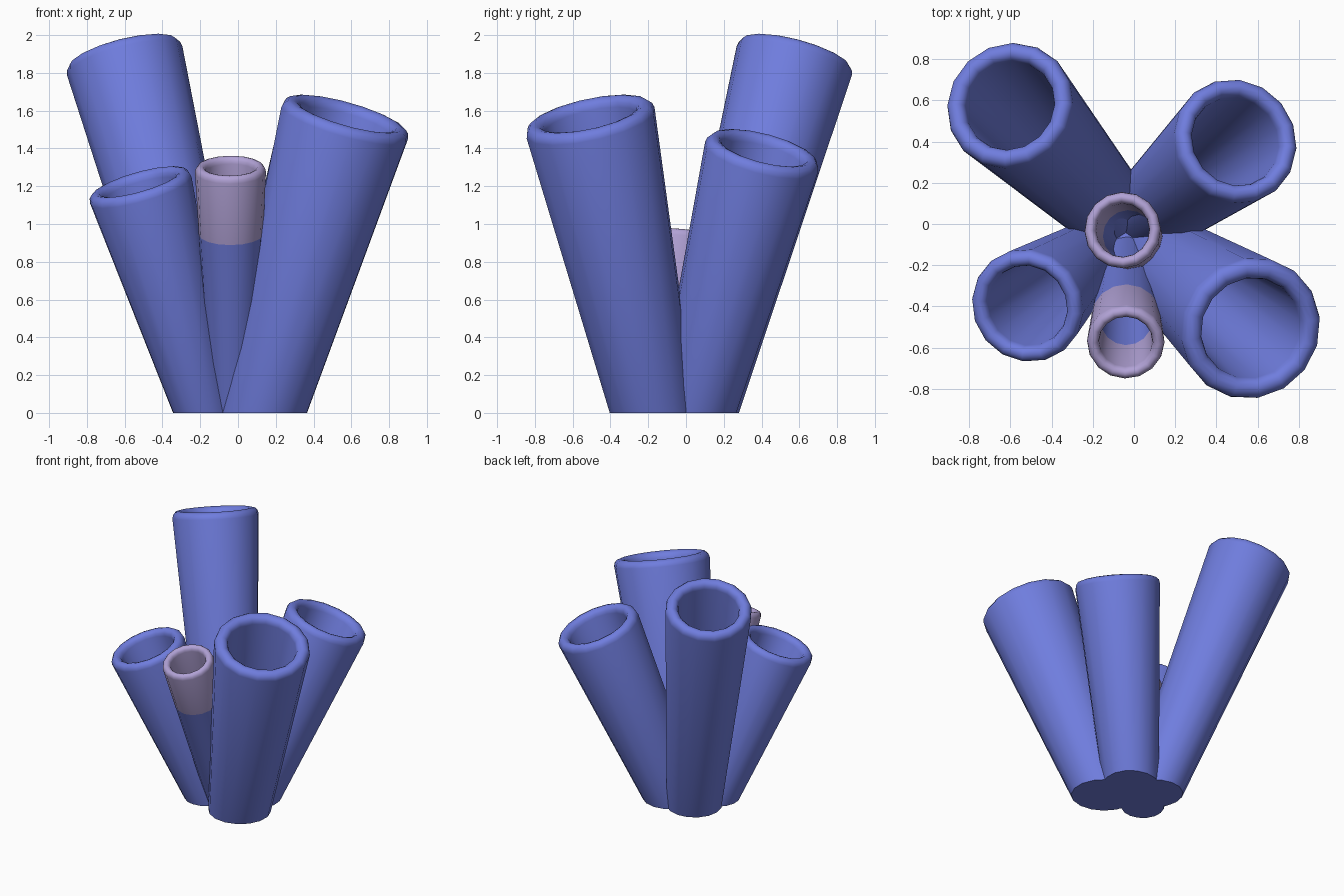
import bpy, bmesh, math
from mathutils import Vector

if "Cube" in bpy.data.objects:
    bpy.data.objects.remove(bpy.data.objects["Cube"])


def material(name, rgb):
    m = bpy.data.materials.new(name)
    m.diffuse_color = (*rgb, 1)
    m.use_nodes = True
    m.node_tree.nodes["Principled BSDF"].inputs["Base Color"].default_value = m.diffuse_color
    return m


BLUE = material("sponge_blue", (0.16, 0.205, 0.73))
LILAC = material("pale_lilac", (0.44, 0.36, 0.67))
SIDES = 16


def tube(name, base, lip, r_base, r_lip, r_bore, roll, tip=0.0):
    """Hollow leaning tube. lip = centre of the widest ring, tip = length of the lilac end."""
    base, lip = Vector((*base, 0)), Vector(lip)
    length = (lip - base).length
    rot = (lip - base).to_track_quat('Z', 'Y')

    def outer(s):
        return r_base + (r_lip - r_base) * s / length

    # profile as (radius, distance along the axis): outside, rolled lip, bore
    prof = [(outer(-0.15), -0.15)]
    if tip:
        prof.append((outer(length - tip), length - tip))
    half = (r_lip - r_bore) / 2
    for i in range(7):
        a = math.pi * i / 6
        prof.append((r_lip - half + half * math.cos(a), length + roll * math.sin(a)))
    if tip:
        prof.append((r_bore * 0.95, length - tip * 0.85))
    depth = length * 0.25
    prof.append((min(r_bore, outer(depth)) * 0.75, depth))

    bm = bmesh.new()
    rings = []
    for r, s in prof:
        rings.append([bm.verts.new(base + rot @ Vector((
            r * math.cos(2 * math.pi * k / SIDES), r * math.sin(2 * math.pi * k / SIDES), s)))
            for k in range(SIDES)])
    for j, (lo, hi) in enumerate(zip(rings, rings[1:])):
        for k in range(SIDES):
            n = (k + 1) % SIDES
            f = bm.faces.new((lo[k], lo[n], hi[n], hi[k]))
            f.material_index = 1 if tip and 0 < j < len(prof) - 2 else 0
    bm.faces.new(rings[-1])            # bore floor
    # flat cut on the ground
    cut = bmesh.ops.bisect_plane(bm, geom=bm.verts[:] + bm.edges[:] + bm.faces[:],
                                 plane_co=(0, 0, 0), plane_no=(0, 0, -1), clear_outer=True)
    edges = [e for e in cut['geom_cut'] if isinstance(e, bmesh.types.BMEdge)]
    bmesh.ops.contextual_create(bm, geom=edges)
    bmesh.ops.recalc_face_normals(bm, faces=bm.faces[:])

    me = bpy.data.meshes.new(name)
    bm.to_mesh(me)
    bm.free()
    me.materials.append(BLUE)
    me.materials.append(LILAC)
    ob = bpy.data.objects.new(name, me)
    bpy.context.collection.objects.link(ob)
    bpy.ops.object.select_all(action='DESELECT')
    ob.select_set(True)
    bpy.context.view_layer.objects.active = ob
    bpy.ops.object.shade_smooth_by_angle(angle=math.radians(45))


# four large blue tubes
tube("back_left_tube", (-0.12, 0.07), (-0.60, 0.573, 1.865), 0.20, 0.315, 0.222, 0.05)
tube("front_right_tube", (0.13, -0.17), (0.565, -0.505, 1.535), 0.225, 0.35, 0.25, 0.05)
tube("back_right_tube", (0.07, 0.05), (0.49, 0.40, 1.355), 0.205, 0.31, 0.222, 0.05)
tube("front_left_tube", (-0.18, -0.12), (-0.515, -0.395, 1.18), 0.155, 0.28, 0.20, 0.045)

# two small tubes with lilac ends
tube("front_small_tube", (-0.03, -0.12), (-0.04, -0.57, 1.275), 0.12, 0.188, 0.13, 0.035, 0.35)
tube("centre_small_tube", (0.03, -0.11), (-0.055, -0.03, 0.925), 0.12, 0.186, 0.13, 0.035, 0.35)
